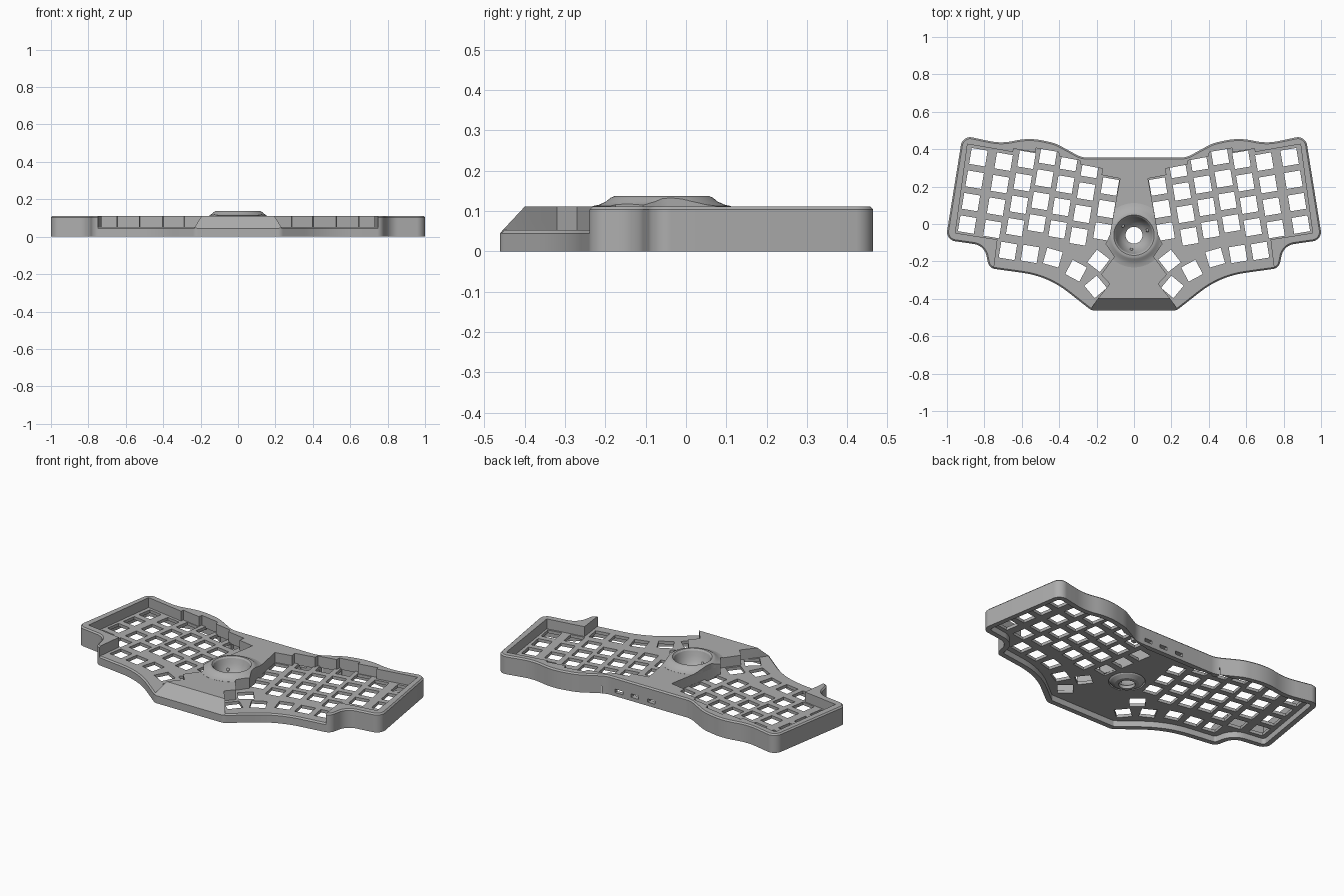
import bpy, bmesh, math
from mathutils import Vector, Matrix

if "Cube" in bpy.data.objects:
    bpy.data.objects.remove(bpy.data.objects["Cube"])

grey = bpy.data.materials.new("matte_grey")
grey.use_nodes = True
COLOUR = (0.42, 0.42, 0.42, 1)
grey.diffuse_color = COLOUR
grey.node_tree.nodes["Principled BSDF"].inputs["Base Color"].default_value = COLOUR

RIM, PLATE, TOP, CAVITY = 0.045, 0.053, 0.112, 0.035
BALL = Vector((0, -0.06, 0))


def finish(name, bm):
    bmesh.ops.recalc_face_normals(bm, faces=bm.faces)
    me = bpy.data.meshes.new(name)
    bm.to_mesh(me)
    bm.free()
    me.materials.append(grey)
    ob = bpy.data.objects.new(name, me)
    bpy.context.collection.objects.link(ob)
    return ob


def loft(bm, rings):
    """Skin closed (points, z) rings and cap both ends."""
    loops = [[bm.verts.new((p[0], p[1], z)) for p in pts] for pts, z in rings]
    n = len(loops[0])
    for a, b in zip(loops, loops[1:]):
        for i in range(n):
            j = (i + 1) % n
            bm.faces.new((a[i], a[j], b[j], b[i]))
    bm.faces.new(loops[0])
    bm.faces.new(loops[-1])


def solid(name, rings):
    bm = bmesh.new()
    loft(bm, rings)
    return finish(name, bm)


def cut(ob, *cutters):
    for c in cutters:
        m = ob.modifiers.new("cut", "BOOLEAN")
        m.operation, m.solver, m.object = "DIFFERENCE", "EXACT", c
    dg = bpy.context.evaluated_depsgraph_get()
    me = bpy.data.meshes.new_from_object(ob.evaluated_get(dg))
    ob.modifiers.clear()
    ob.data = me


def fillet(corners):
    """Round each (x, y, radius) corner of an open chain."""
    out = []
    for i, (x, y, r) in enumerate(corners):
        p = Vector((x, y))
        if r == 0:
            out.append(p)
            continue
        a = (Vector(corners[i - 1][:2]) - p).normalized()
        b = (Vector(corners[i + 1][:2]) - p).normalized()
        half = a.angle(b) / 2
        mid = p + (a + b).normalized() * r / math.sin(half)
        t = r / math.tan(half)
        u, v = p + a * t - mid, p + b * t - mid
        for k in range(9):
            out.append(mid + (u.lerp(v, k / 8)).normalized() * r)
    return out


def inset(pts, d):
    """Move a clockwise loop inward by d."""
    out = []
    for i, p in enumerate(pts):
        e1 = (p - pts[i - 1]).normalized()
        e2 = (pts[(i + 1) % len(pts)] - p).normalized()
        n = Vector((e1.y + e2.y, -e1.x - e2.x)).normalized()
        out.append(p + n * d / max(0.5, n.dot(Vector((e1.y, -e1.x)))))
    return out


# Case outline, half of it filleted and then mirrored
half = fillet([
    (0.1, 0.355, 0), (0.28, 0.355, 0.12), (0.42, 0.432, 0.22), (0.56, 0.462, 0.35),
    (0.71, 0.43, 0.3), (0.917, 0.474, 0.05), (1.007, -0.085, 0.05),
    (0.80, -0.115, 0.08), (0.775, -0.236, 0.045), (0.46, -0.28, 0.5),
    (0.228, -0.462, 0.045), (0.1, -0.462, 0)])
outline = half + [Vector((-p.x, p.y)) for p in reversed(half)]

# Lower tray with chamfered rim, upper wall with chamfered top
tray = solid("lower_tray", [(outline, 0), (outline, RIM), (inset(outline, 0.008), PLATE)])
wall = solid("upper_wall", [(outline, RIM), (outline, 0.104), (inset(outline, 0.008), TOP)])
cavity = solid("cavity_cutter", [(inset(outline, 0.03), -0.02), (inset(outline, 0.03), CAVITY)])

# Key wells, stepped along the back and open to the front
well = [
    (0.89, 0.427), (0.647, 0.385), (0.644, 0.403), (0.527, 0.383), (0.524, 0.406),
    (0.403, 0.385), (0.399, 0.36), (0.29, 0.34), (0.286, 0.318), (0.168, 0.296),
    (0.174, 0.262), (0.075, 0.243), (0.13, -0.06), (0.152, -0.107), (0.105, -0.175),
    (0.176, -0.27), (0.13, -0.32), (0.194, -0.40), (0.238, -0.465), (0.30, -0.6),
    (0.80, -0.6), (0.757, -0.30), (0.73, -0.083), (0.955, -0.048)]
bm = bmesh.new()
for s in (1, -1):
    pts = [(s * x, y) for x, y in well]
    loft(bm, [(pts, 0.02), (pts, 0.2)])
wells = finish("well_cutter", bm)

# Key openings: (top x, top y, count) for each column, then the thumb arc
SIZE, TILT = 0.086, 9.5
keys = []
for x, y, count in [(0.832, 0.357, 4), (0.697, 0.333, 4), (0.575, 0.343, 4),
                    (0.46, 0.363, 4), (0.348, 0.331, 4), (0.236, 0.294, 4),
                    (0.129, 0.2, 3)]:
    keys += [(x + 0.02 * i, y - 0.12 * i, TILT) for i in range(count)]
keys += [(0.674, -0.144, TILT), (0.556, -0.16, TILT), (0.434, -0.18, 16),
         (0.31, -0.25, 28), (0.19, -0.197, 38), (0.205, -0.336, 50)]
bm = bmesh.new()
for s in (1, -1):
    for x, y, deg in keys:
        m = (Matrix.Translation((s * x, y, 0.05))
             @ Matrix.Rotation(s * math.radians(deg), 4, "Z")
             @ Matrix.Diagonal((SIZE, SIZE, 0.2, 1)))
        bmesh.ops.create_cube(bm, size=1, matrix=m)
key_holes = finish("key_cutter", bm)

# Ports through the back wall
bm = bmesh.new()
for x in (-0.02, 0.09, 0.195):
    m = Matrix.Translation((x, 0.345, 0.032)) @ Matrix.Diagonal((0.05, 0.06, 0.02, 1))
    bmesh.ops.create_cube(bm, size=1, matrix=m)
ports = finish("port_cutter", bm)

# Opening for the ball cup
bm = bmesh.new()
bmesh.ops.create_cone(bm, cap_ends=True, segments=64, radius1=0.1, radius2=0.1, depth=0.6,
                      matrix=Matrix.Translation(BALL))
bore = finish("bore_cutter", bm)

# Sloped front face of the centre block
bm = bmesh.new()
sides = [[bm.verts.new((x, y, z)) for y, z in ((-0.472, 0.034), (-0.39, 0.122), (-0.6, 0.122), (-0.6, 0.034))]
         for x in (-0.4, 0.4)]
for i in range(4):
    j = (i + 1) % 4
    bm.faces.new((sides[0][i], sides[0][j], sides[1][j], sides[1][i]))
for f in sides:
    bm.faces.new(f)
slope = finish("slope_cutter", bm)

# Ball cup: flared collar, dished seat and open bottom
profile = [(0.172, 0.10), (0.172, 0.1125), (0.155, 0.116), (0.138, 0.124), (0.127, 0.133),
           (0.118, 0.137), (0.108, 0.137), (0.1, 0.128), (0.092, 0.1), (0.08, 0.072),
           (0.064, 0.05), (0.045, 0.036), (0.045, 0.016), (0.066, 0.018),
           (0.09, 0.033), (0.104, 0.055), (0.108, 0.10)]
SEG = 64
bm = bmesh.new()
rings = [[bm.verts.new((r * math.cos(k * math.tau / SEG), r * math.sin(k * math.tau / SEG) + BALL.y, z))
          for k in range(SEG)] for r, z in profile]
for i, a in enumerate(rings):
    b = rings[(i + 1) % len(rings)]
    for k in range(SEG):
        n = (k + 1) % SEG
        bm.faces.new((a[k], a[n], b[n], b[k]))
cup = finish("ball_cup", bm)

# Three small bearings in the seat
bm = bmesh.new()
for deg in (20, 140, 260):
    a = math.radians(deg)
    at = BALL + Vector((0.077 * math.cos(a), 0.077 * math.sin(a), 0.07))
    bmesh.ops.create_uvsphere(bm, u_segments=16, v_segments=8, radius=0.009,
                              matrix=Matrix.Translation(at))
bearings = finish("seat_bearings", bm)

cut(tray, cavity, key_holes, ports, bore)
cut(wall, wells, slope, bore)
cut(cup, wells)
for c in (cavity, wells, key_holes, ports, bore, slope):
    bpy.data.objects.remove(c)

# Smooth the curves, keep hard edges
bpy.ops.object.select_all(action="DESELECT")
for ob in (tray, wall, cup, bearings):
    ob.select_set(True)
bpy.context.view_layer.objects.active = tray
bpy.ops.object.shade_smooth_by_angle(angle=math.radians(25))
